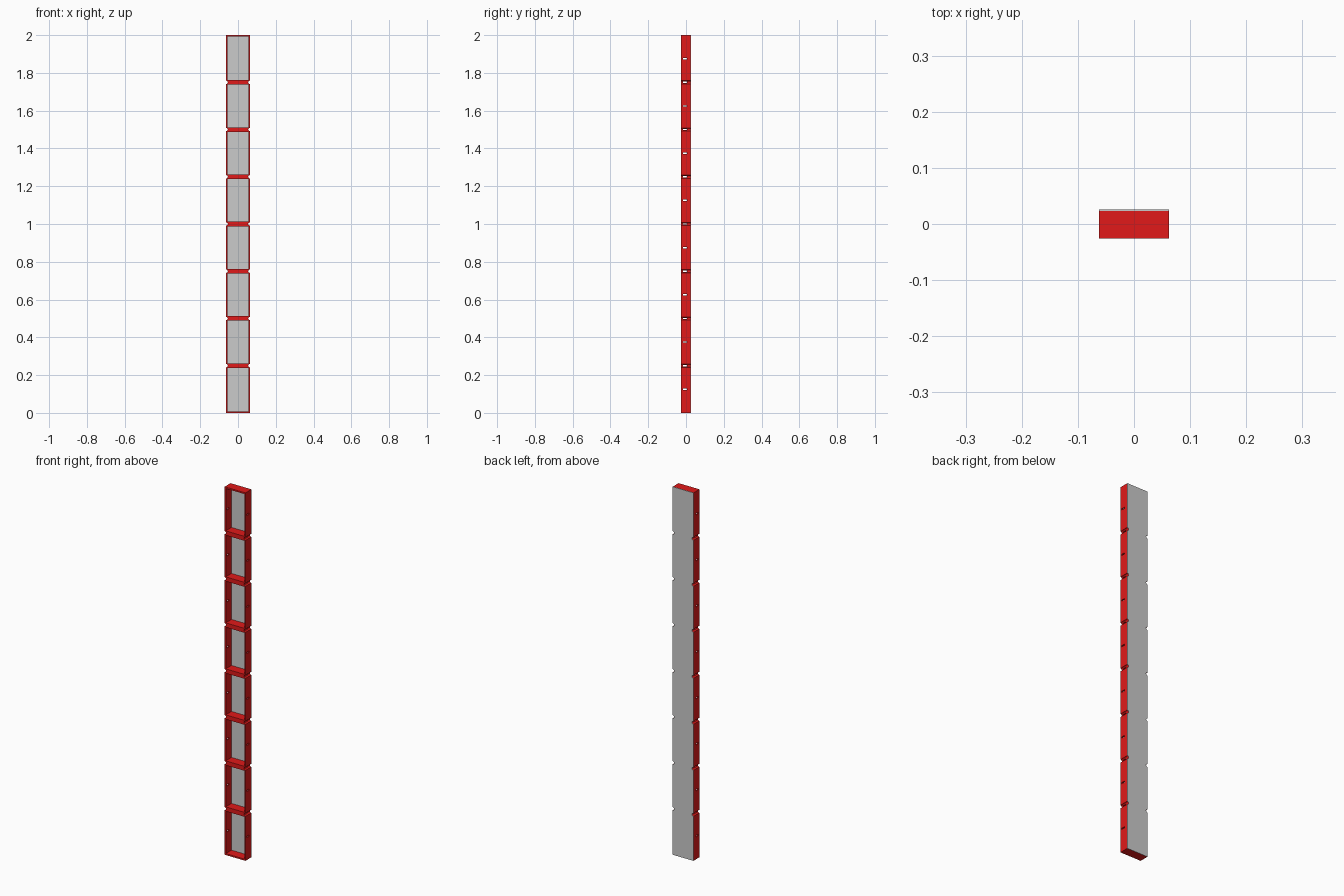
import bpy, bmesh, math
from mathutils import Matrix

if "Cube" in bpy.data.objects:
    bpy.data.objects.remove(bpy.data.objects["Cube"])

W, D, H, N = 0.125, 0.051, 2.0, 8
PITCH = H / N
WALL, RIB, SHEET = 0.007, 0.024, 0.002

red = bpy.data.materials.new("red_paint")
red.diffuse_color = (0.75, 0.01, 0.01, 1)
red.use_nodes = True
red.node_tree.nodes["Principled BSDF"].inputs["Base Color"].default_value = red.diffuse_color


def box(bm, x, y, z, sx, sy, sz):
    m = Matrix.Translation((x, y, z)) @ Matrix.Diagonal((sx, sy, sz, 1))
    bmesh.ops.create_cube(bm, size=1, matrix=m)


def finish(bm, name, mat=None):
    me = bpy.data.meshes.new(name)
    bm.to_mesh(me)
    bm.free()
    ob = bpy.data.objects.new(name, me)
    bpy.context.collection.objects.link(ob)
    if mat:
        me.materials.append(mat)
    return ob


def cut(ob, cutter):
    mod = ob.modifiers.new("cut_" + cutter.name, 'BOOLEAN')
    mod.operation = 'DIFFERENCE'
    mod.solver = 'EXACT'
    mod.object = cutter
    bpy.context.view_layer.objects.active = ob
    bpy.ops.object.modifier_apply(modifier=mod.name)


# solid blank for the red frame, open side toward the front
bm = bmesh.new()
box(bm, 0, -SHEET / 2, H / 2, W, D - SHEET, H)
frame = finish(bm, "frame", red)

# grey facing sheet on the back
bm = bmesh.new()
box(bm, 0, D / 2 - SHEET / 2, H / 2, W, SHEET, H)
sheet = finish(bm, "back_sheet")

# cell openings between the ribs
bm = bmesh.new()
for i in range(N):
    lo = 0.008 if i == 0 else i * PITCH + RIB / 2
    hi = H - 0.008 if i == N - 1 else (i + 1) * PITCH - RIB / 2
    box(bm, 0, 0, (lo + hi) / 2, W - 2 * WALL, D * 2, hi - lo)
cells = finish(bm, "cell_cutter")

# cross slots through the sides, every half pitch
bm = bmesh.new()
for i in range(1, 2 * N):
    box(bm, 0, -0.006, i * PITCH / 2, W * 2, 0.02, 0.007)
slots = finish(bm, "slot_cutter")

# half-round edge notches at the ribs
bm = bmesh.new()
for i in range(1, N):
    for s in (-1, 1):
        m = Matrix.Translation((s * W / 2, 0, i * PITCH)) @ Matrix.Rotation(math.pi / 2, 4, 'X')
        bmesh.ops.create_cone(bm, cap_ends=True, segments=16, radius1=0.0085,
                              radius2=0.0085, depth=D * 2, matrix=m)
notches = finish(bm, "notch_cutter")

for c in (cells, slots, notches):
    cut(frame, c)
cut(sheet, notches)
for c in (cells, slots, notches):
    bpy.data.objects.remove(c)
